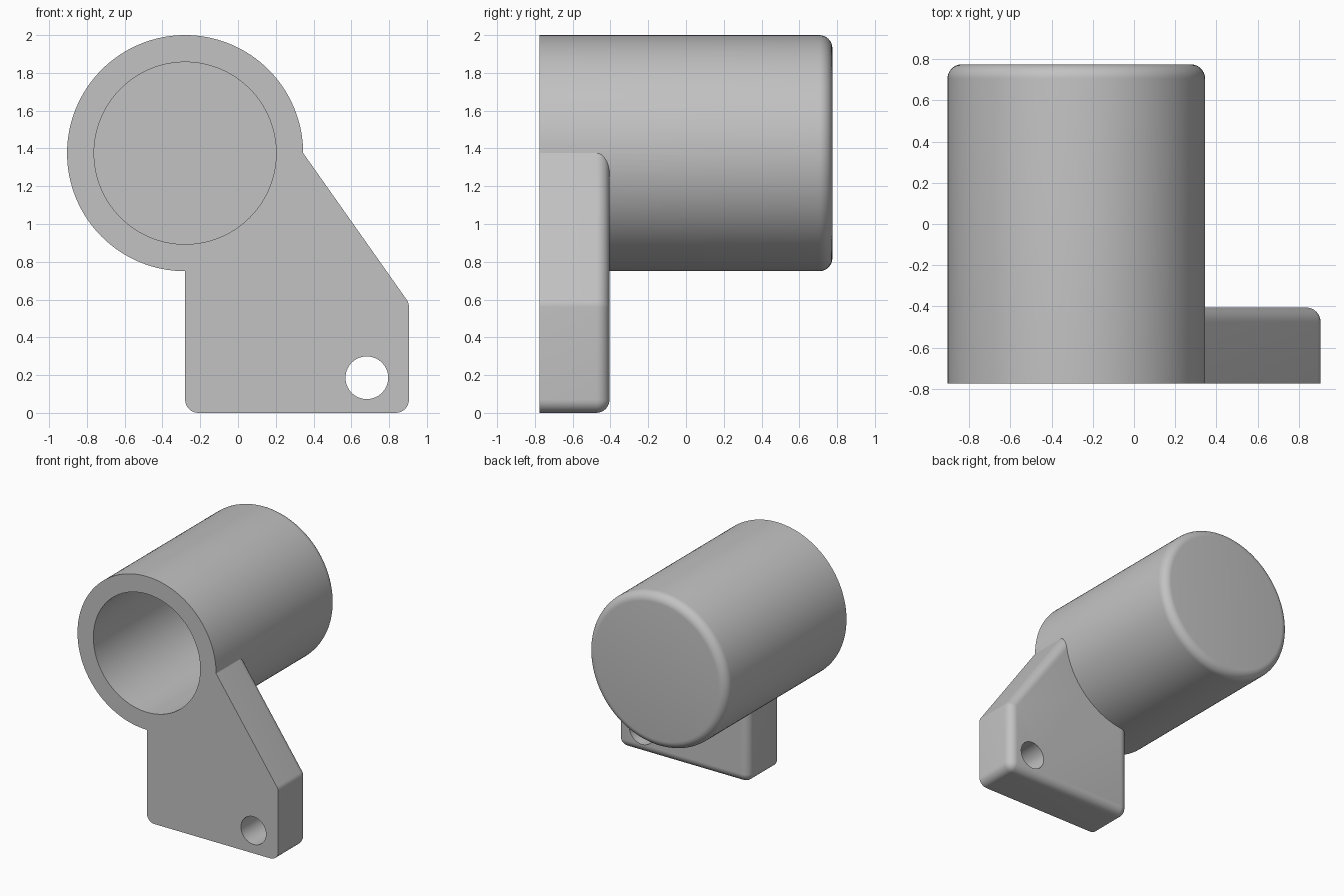
import bpy, bmesh
from math import sin, cos, pi, atan2
from mathutils import Vector

cube = bpy.data.objects.get("Cube")
if cube:
    bpy.data.objects.remove(cube, do_unlink=True)

FRONT, BACK = -0.775, 0.775
PLATE_BACK = -0.405
FILLET = 0.07
AXIS = Vector((-0.28, 1.375))      # tube axis in x, z
STEPS = 8

grey = bpy.data.materials.new("light grey")
grey.use_nodes = True
grey.diffuse_color = (0.54, 0.54, 0.54, 1)
grey.node_tree.nodes["Principled BSDF"].inputs["Base Color"].default_value = grey.diffuse_color


def loft(name, rings):
    """Skin a list of (y, [(x, z), ...]) outlines and cap both ends."""
    bm = bmesh.new()
    loops = [[bm.verts.new((p[0], y, p[1])) for p in pts] for y, pts in rings]
    n = len(loops[0])
    for a, b in zip(loops, loops[1:]):
        for i in range(n):
            j = (i + 1) % n
            bm.faces.new((a[i], a[j], b[j], b[i]))
    bm.faces.new(loops[0])
    bm.faces.new(loops[-1])
    bmesh.ops.recalc_face_normals(bm, faces=bm.faces)
    mesh = bpy.data.meshes.new(name)
    bm.to_mesh(mesh)
    bm.free()
    mesh.materials.append(grey)
    obj = bpy.data.objects.new(name, mesh)
    bpy.context.collection.objects.link(obj)
    return obj


def circle(centre, radius, n=128):
    return [(centre[0] + radius * cos(2 * pi * i / n),
             centre[1] + radius * sin(2 * pi * i / n)) for i in range(n)]


def rounded(corners, radius):
    """Convex outline with its corner arcs drawn about fixed centres."""
    pts = []
    for i, p in enumerate(corners):
        d1 = (p - corners[i - 1]).normalized()
        d2 = (corners[(i + 1) % len(corners)] - p).normalized()
        n1, n2 = Vector((d1.y, -d1.x)), Vector((d2.y, -d2.x))
        centre = p - FILLET * (n1 + n2) / (1 + n1.dot(n2))
        start = atan2(n1.y, n1.x)
        turn = (atan2(n2.y, n2.x) - start) % (2 * pi)
        for k in range(STEPS + 1):
            a = start + turn * k / STEPS
            pts.append((centre.x + radius * cos(a), centre.y + radius * sin(a)))
    return pts


def fillet_steps(back):
    """(y, inset) pairs rounding over the back edge."""
    for k in range(STEPS + 1):
        a = 0.98 * pi / 2 * k / STEPS
        yield back - FILLET * (1 - sin(a)), FILLET * (1 - cos(a))


def combine(obj, other, operation):
    mod = obj.modifiers.new(operation.title(), 'BOOLEAN')
    mod.operation, mod.solver, mod.object = operation, 'EXACT', other
    bpy.context.view_layer.objects.active = obj
    bpy.ops.object.modifier_apply(modifier=mod.name)
    bpy.data.objects.remove(other, do_unlink=True)


# Closed tube with a rounded back end
R = 0.625
bracket = loft("tube_bracket", [(FRONT, circle(AXIS, R))] +
               [(y, circle(AXIS, R - inset)) for y, inset in fillet_steps(BACK)])

# Mounting plate, its upper corners buried in the tube
outline = [Vector(p) for p in ((-0.28, 0), (0.905, 0), (0.905, 0.582),
                               (0.205, 1.574), (-0.28, 1.375))]
plate = loft("mounting_plate", [(FRONT, rounded(outline, FILLET))] +
             [(y, rounded(outline, FILLET - inset)) for y, inset in fillet_steps(PLATE_BACK)])
combine(bracket, plate, 'UNION')

# Blind bore and screw hole
bore = circle(AXIS, 0.482)
combine(bracket, loft("bore_cutter", [(-1, bore), (0.63, bore)]), 'DIFFERENCE')
hole = circle((0.682, 0.186), 0.113, 64)
combine(bracket, loft("hole_cutter", [(-1, hole), (0, hole)]), 'DIFFERENCE')

bpy.ops.object.select_all(action='DESELECT')
bracket.select_set(True)
bpy.context.view_layer.objects.active = bracket
bpy.ops.object.shade_smooth_by_angle(angle=pi / 6)
